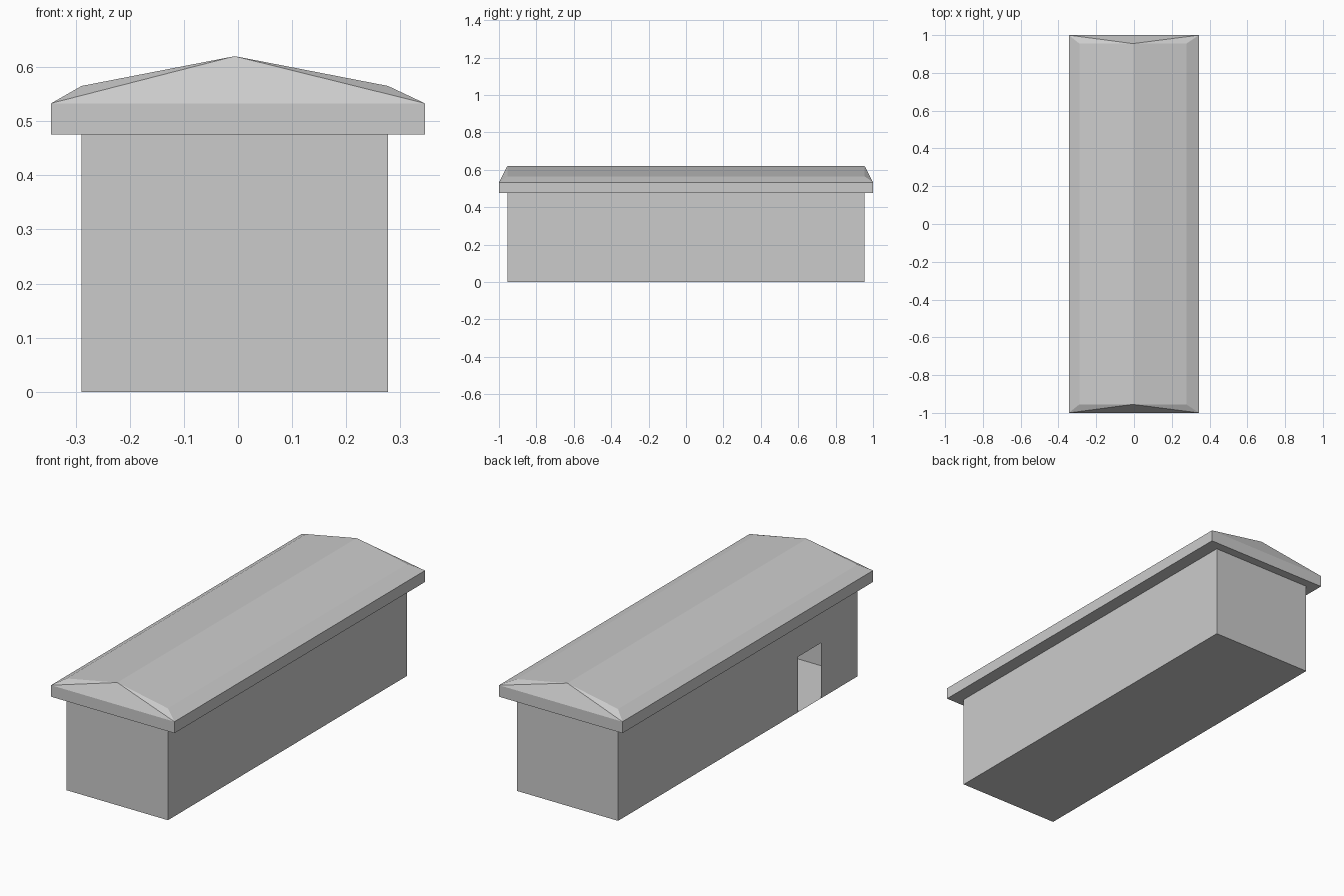
import bpy

default_cube = bpy.data.objects.get("Cube")
if default_cube:
    bpy.data.objects.remove(default_cube, do_unlink=True)

# Single flat colour
grey = bpy.data.materials.new("plain_grey")
grey.use_nodes = True
colour = (0.6, 0.6, 0.6, 1)
grey.diffuse_color = colour
grey.node_tree.nodes["Principled BSDF"].inputs["Base Color"].default_value = colour

# Main dimensions
LEFT, RIGHT, RIDGE_X = 0.277, -0.289, -0.006
WALL_Y, EAVE_X, EAVE_Y = 0.955, 0.345, 1.0
WALL_TOP, EAVE_TOP, SHOULDER, RIDGE = 0.475, 0.533, 0.565, 0.62
DOOR_FRONT, DOOR_BACK, DOOR_TOP = -0.665, -0.482, 0.28


def build(name, verts, faces):
    mesh = bpy.data.meshes.new(name)
    mesh.from_pydata(verts, [], faces)
    mesh.materials.append(grey)
    mesh.update()
    obj = bpy.data.objects.new(name, mesh)
    bpy.context.collection.objects.link(obj)
    return obj


def panel(name, points):
    return build(name, points, [list(range(len(points)))])


def rectangle(x, y, z):
    return [(-x, -y, z), (x, -y, z), (x, y, z), (-x, y, z)]


# Floor, seen through the doorway and from below
panel("floor", [(RIGHT, -WALL_Y, 0), (RIGHT, WALL_Y, 0),
                (LEFT, WALL_Y, 0), (LEFT, -WALL_Y, 0)])

# Thin end walls and the plain long wall
for name, y, a, b in (("front_wall", -WALL_Y, RIGHT, LEFT),
                      ("back_wall", WALL_Y, LEFT, RIGHT)):
    panel(name, [(a, y, 0), (b, y, 0), (b, y, WALL_TOP), (a, y, WALL_TOP)])
panel("left_wall", [(LEFT, -WALL_Y, 0), (LEFT, WALL_Y, 0),
                    (LEFT, WALL_Y, WALL_TOP), (LEFT, -WALL_Y, WALL_TOP)])

# Long wall with the open doorway, as one outline
outline = [(WALL_Y, 0), (DOOR_BACK, 0), (DOOR_BACK, DOOR_TOP),
           (DOOR_FRONT, DOOR_TOP), (DOOR_FRONT, 0), (-WALL_Y, 0),
           (-WALL_Y, WALL_TOP), (WALL_Y, WALL_TOP)]
panel("right_wall_with_doorway", [(RIGHT, y, z) for y, z in outline])

# Eave band with a closed underside
band = rectangle(EAVE_X, EAVE_Y, WALL_TOP) + rectangle(EAVE_X, EAVE_Y, EAVE_TOP)
sides = [(i, (i + 1) % 4, (i + 1) % 4 + 4, i + 4) for i in range(4)]
build("eave_band", band, [(3, 2, 1, 0)] + sides)

# Roof: a five-point section at each end, eaves reaching past the shoulders
section = [(-EAVE_X, EAVE_Y, EAVE_TOP), (RIGHT, WALL_Y, SHOULDER),
           (RIDGE_X, WALL_Y, RIDGE), (LEFT, WALL_Y, SHOULDER),
           (EAVE_X, EAVE_Y, EAVE_TOP)]
count = len(section)
roof = [(x, side * y, z) for side in (-1, 1) for x, y, z in section]
slopes = [(i, i + 1, i + 1 + count, i + count) for i in range(count - 1)]
end = [(0, 2, 1), (0, 4, 2), (4, 3, 2)]
back_end = [tuple(i + count for i in reversed(face)) for face in end]
build("roof", roof, [tuple(reversed(f)) for f in slopes] + end + back_end)
